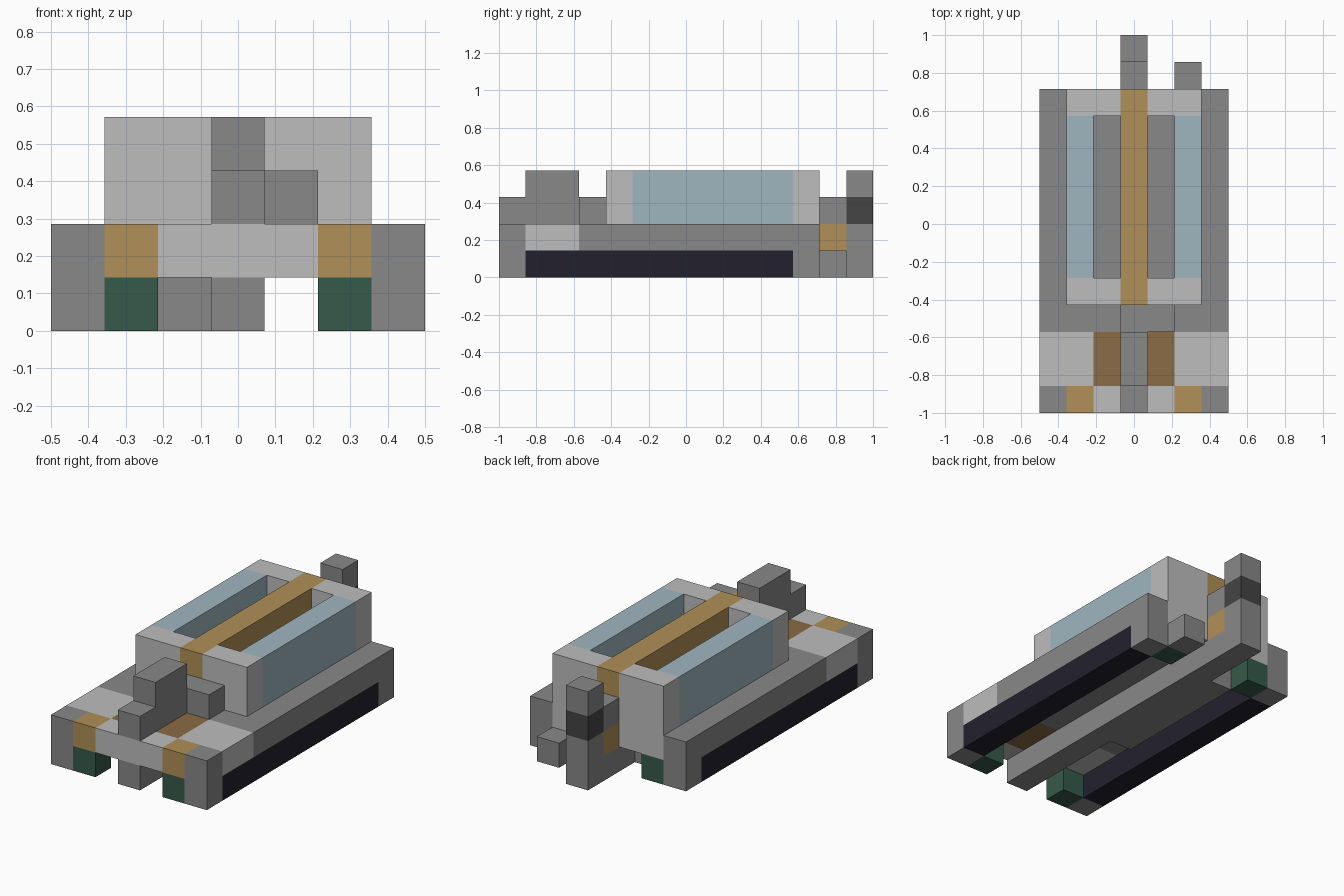
import bpy, bmesh

cube = bpy.data.objects.get("Cube")
if cube:
    bpy.data.objects.remove(cube, do_unlink=True)

U = 1 / 7  # edge length of one block


def material(name, rgb):
    m = bpy.data.materials.new(name)
    m.use_nodes = True
    m.diffuse_color = (*rgb, 1)
    m.node_tree.nodes["Principled BSDF"].inputs["Base Color"].default_value = (*rgb, 1)
    return m


grey = material("mid grey", (.246, .246, .246))
light = material("light grey", (.51, .51, .51))
dark = material("dark grey", (.058, .058, .058))
tan = material("tan", (.434, .279, .095))
brown = material("brown", (.254, .15, .058))
blue = material("pale blue", (.347, .468, .527))
navy = material("navy black", (.016, .015, .027))
green = material("dark green", (.036, .1, .068))

owner = {}   # block position -> part name
paint = {}   # part name -> material


def part(name, mat, xs, ys, zs):
    """Fill inclusive block ranges; later parts replace earlier ones."""
    paint[name] = mat
    for x in range(xs[0], xs[1] + 1):
        for y in range(ys[0], ys[1] + 1):
            for z in range(zs[0], zs[1] + 1):
                owner[x, y, z] = name


def pair(name, mat, xs, ys, zs):
    """Fill a part on the right side and its mirror on the left."""
    part("right_" + name, mat, xs, ys, zs)
    part("left_" + name, mat, (6 - xs[1], 6 - xs[0]), ys, zs)


# Hull and running gear
part("hull", grey, (0, 6), (0, 11), (1, 1))
pair("track_end_front", grey, (0, 0), (0, 0), (0, 0))
pair("track_end_rear", grey, (0, 0), (11, 11), (0, 0))
pair("track", navy, (0, 0), (1, 10), (0, 0))
pair("front_wheel", green, (1, 1), (0, 0), (0, 0))
pair("rear_wheel", green, (1, 1), (11, 11), (0, 0))
part("keel", grey, (3, 3), (0, 13), (0, 0))
part("belly_box", grey, (2, 2), (5, 10), (0, 0))

# Deck
part("nose_panel", light, (2, 4), (0, 0), (1, 1))
pair("lamp", tan, (1, 1), (0, 0), (1, 1))
pair("deck_panel", light, (0, 1), (1, 2), (1, 1))
pair("seat", brown, (2, 2), (1, 2), (1, 1))
part("rear_panel", light, (1, 5), (11, 11), (1, 1))

# Upper body with two open slots
part("body_front", light, (1, 5), (4, 4), (2, 3))
part("body_rear", light, (1, 5), (11, 11), (2, 3))
pair("window", blue, (1, 1), (5, 10), (2, 3))
part("spine", tan, (3, 3), (4, 11), (2, 3))

# Control block on the front deck
part("control_base", grey, (3, 3), (0, 3), (2, 2))
part("control_top", grey, (3, 3), (1, 2), (3, 3))
part("control_side", grey, (4, 4), (3, 3), (2, 2))

# Tail
part("tail_link", tan, (3, 3), (12, 12), (1, 1))
part("tail_bridge", grey, (3, 3), (12, 12), (2, 2))
part("tail_post", grey, (3, 3), (13, 13), (1, 1))
part("tail_band", dark, (3, 3), (13, 13), (2, 2))
part("tail_cap", grey, (3, 3), (13, 13), (3, 3))
part("rear_step", grey, (5, 5), (12, 12), (0, 0))


def exposed_faces(cell):
    """Yield the corners of each side of a block that has no neighbour."""
    for axis in range(3):
        a, b = (axis + 1) % 3, (axis + 2) % 3
        for side in (0, 1):
            near = list(cell)
            near[axis] += 2 * side - 1
            if tuple(near) in owner:
                continue
            ring = []
            for da, db in ((0, 0), (1, 0), (1, 1), (0, 1)):
                c = list(cell)
                c[axis] += side
                c[a] += da
                c[b] += db
                ring.append((c[0] * U - .5, c[1] * U - 1, c[2] * U))
            yield ring if side else ring[::-1]


# One mesh per part, outer skin only, with flat regions merged
for name, mat in paint.items():
    bm = bmesh.new()
    for cell, who in owner.items():
        if who == name:
            for ring in exposed_faces(cell):
                bm.faces.new([bm.verts.new(p) for p in ring])
    if not bm.faces:
        bm.free()
        continue
    bmesh.ops.remove_doubles(bm, verts=bm.verts[:], dist=.001)
    bmesh.ops.dissolve_limit(bm, angle_limit=.01, verts=bm.verts[:], edges=bm.edges[:])
    mesh = bpy.data.meshes.new(name)
    bm.to_mesh(mesh)
    bm.free()
    mesh.materials.append(mat)
    bpy.context.scene.collection.objects.link(bpy.data.objects.new(name, mesh))
